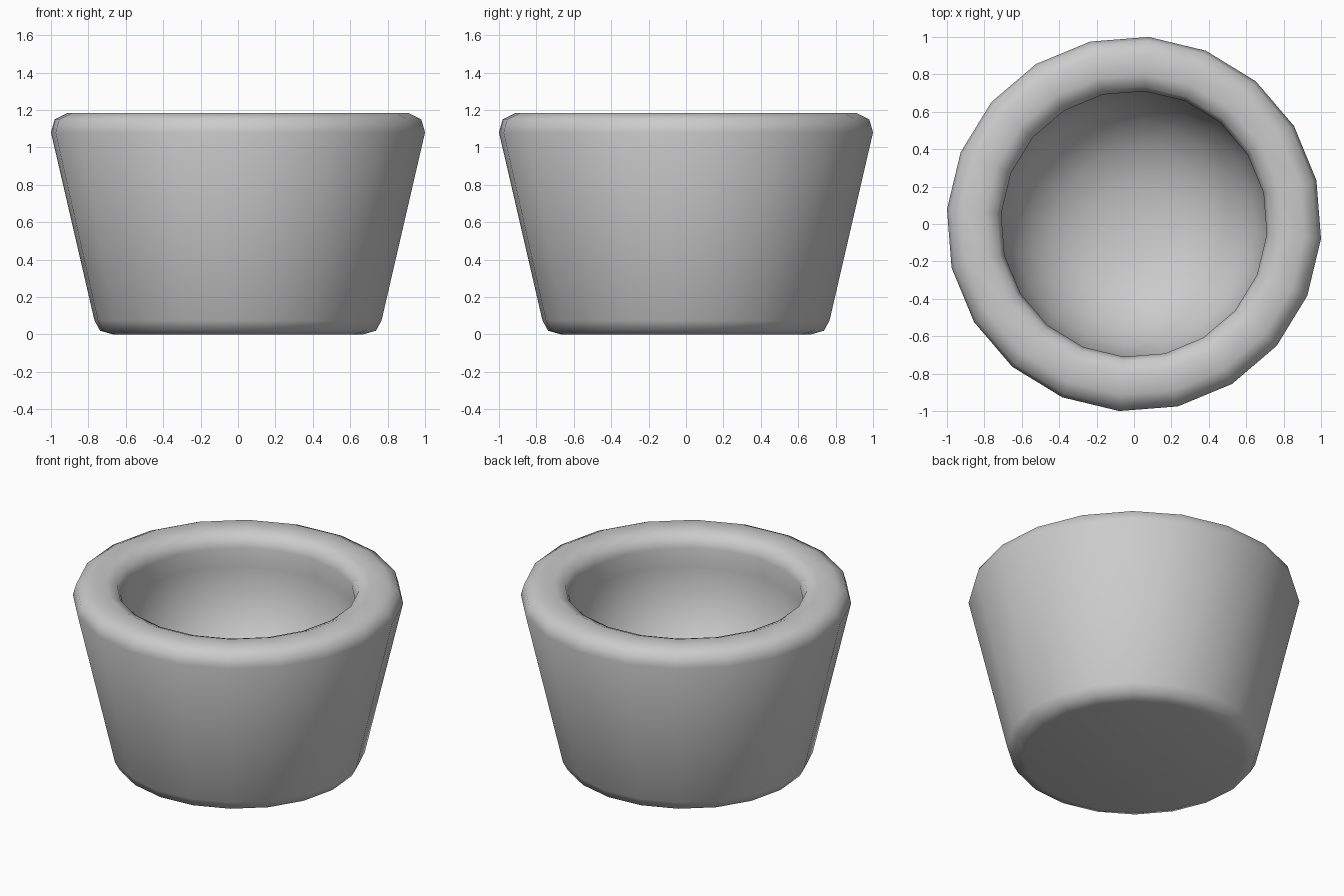
import bpy, bmesh, math

if "Cube" in bpy.data.objects:
    bpy.data.objects.remove(bpy.data.objects["Cube"])

SIDES = 20
OFFSET = math.radians(13.5)

# Profile (radius, z): base, tapered wall, rounded rim, lip, bowl interior
profile = [
    (0.67, 0.0), (0.74, 0.02), (0.77, 0.075),
    (1.003, 1.08), (0.983, 1.15), (0.915, 1.183),
    (0.80, 1.183), (0.735, 1.155), (0.712, 1.09),
    (0.722, 0.96), (0.705, 0.80), (0.65, 0.64),
    (0.55, 0.50), (0.41, 0.39), (0.22, 0.325),
]

bm = bmesh.new()
rings = []
for r, z in profile:
    rings.append([bm.verts.new((r * math.cos(OFFSET + i * math.tau / SIDES),
                                r * math.sin(OFFSET + i * math.tau / SIDES), z))
                  for i in range(SIDES)])

# Walls between neighbouring rings
for a, b in zip(rings, rings[1:]):
    for i in range(SIDES):
        j = (i + 1) % SIDES
        bm.faces.new((a[i], a[j], b[j], b[i]))

# Flat underside and bowl bottom
bm.faces.new(list(reversed(rings[0])))
centre = bm.verts.new((0, 0, 0.305))
for i in range(SIDES):
    bm.faces.new((rings[-1][i], rings[-1][(i + 1) % SIDES], centre))
bmesh.ops.recalc_face_normals(bm, faces=bm.faces)

mesh = bpy.data.meshes.new("tapered_bowl")
bm.to_mesh(mesh)
bm.free()
bowl = bpy.data.objects.new("tapered_bowl", mesh)
bpy.context.collection.objects.link(bowl)

# Smooth shading throughout
for p in mesh.polygons:
    p.use_smooth = True
